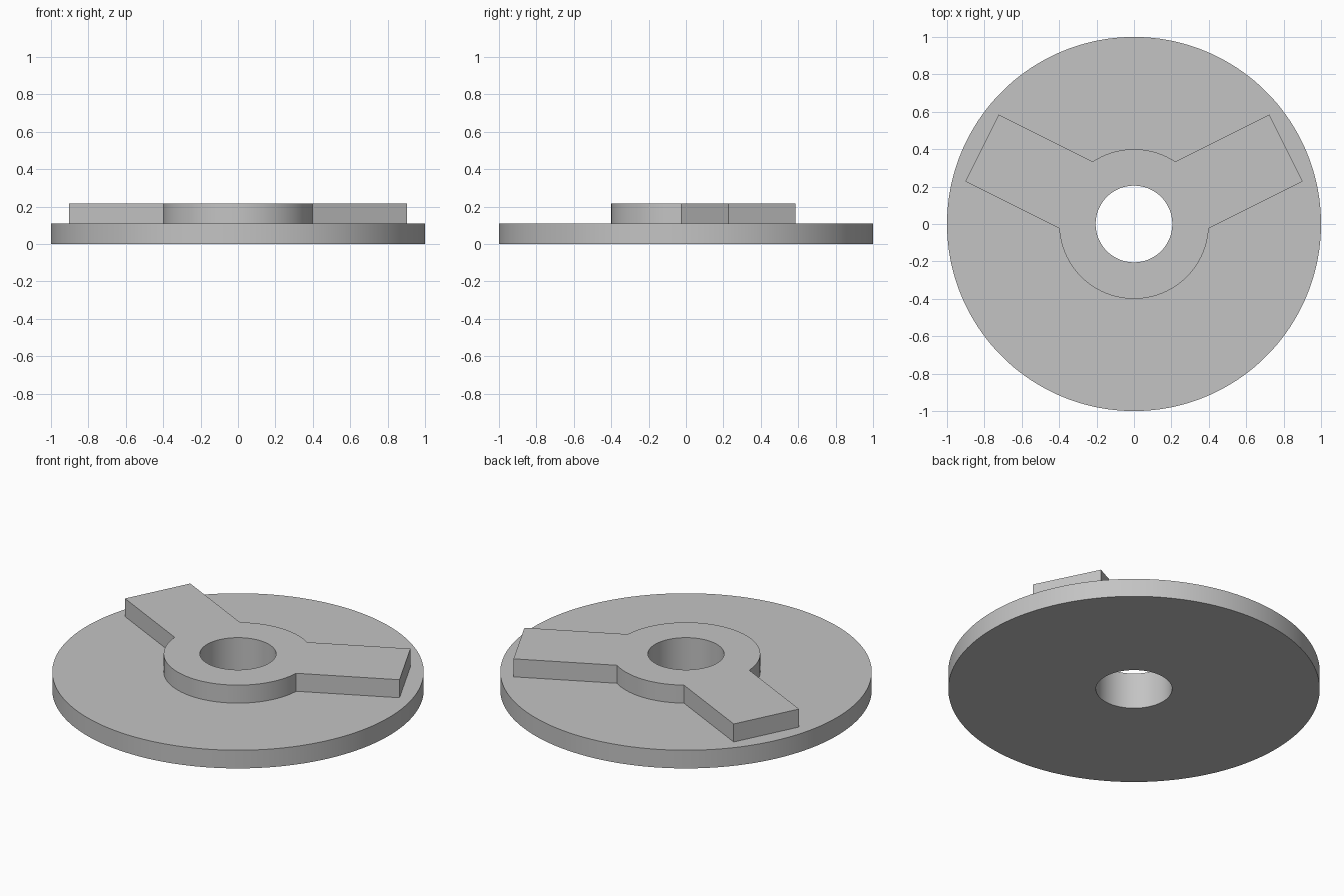
import bpy
import bmesh
import math

cube = bpy.data.objects.get("Cube")
if cube:
    bpy.data.objects.remove(cube, do_unlink=True)

PLATE_R, HUB_R, HOLE_R = 1.0, 0.4, 0.205
PLATE_Z, TOP_Z = 0.108, 0.215
ARM_LEN, ARM_HALF = 0.909, 0.2
ARM_TILT = math.atan(0.5)
ARM_ANGLES = (ARM_TILT, math.pi - ARM_TILT)
SEGMENTS = 180


def raised_radius(a):
    """Outline of the hub joined with its two straight arms."""
    r = HUB_R
    for arm in ARM_ANGLES:
        c, s = math.cos(a - arm), abs(math.sin(a - arm))
        if c > 0.1:
            r = max(r, min(ARM_LEN / c, ARM_HALF / max(s, 1e-6)))
    return r


# Even steps round the circle, plus the exact arm corners and arm roots
angles = [math.tau * i / SEGMENTS for i in range(SEGMENTS)]
for arm in ARM_ANGLES:
    for d in (math.atan2(ARM_HALF, ARM_LEN), math.asin(ARM_HALF / HUB_R)):
        angles += [(arm + d) % math.tau, (arm - d) % math.tau]
angles.sort()

# Closed cross-section: hole, plate rim, raised hub and arms, back to hole
section = [
    (lambda a: HOLE_R, 0),
    (lambda a: PLATE_R, 0),
    (lambda a: PLATE_R, PLATE_Z),
    (raised_radius, PLATE_Z),
    (raised_radius, TOP_Z),
    (lambda a: HOLE_R, TOP_Z),
]

bm = bmesh.new()
rings = [[bm.verts.new((r(a) * math.cos(a), r(a) * math.sin(a), z)) for a in angles]
         for r, z in section]
n = len(angles)
for k, ring in enumerate(rings):
    other = rings[(k + 1) % len(rings)]
    for i in range(n):
        j = (i + 1) % n
        bm.faces.new((ring[i], ring[j], other[j], other[i]))
bmesh.ops.recalc_face_normals(bm, faces=bm.faces)

mesh = bpy.data.meshes.new("disc_with_armed_hub")
bm.to_mesh(mesh)
bm.free()
disc = bpy.data.objects.new("disc_with_armed_hub", mesh)
bpy.context.collection.objects.link(disc)

# Plain grey finish
grey = bpy.data.materials.new("plain_grey")
grey.use_nodes = True
colour = (0.55, 0.55, 0.55, 1)
grey.diffuse_color = colour
grey.node_tree.nodes["Principled BSDF"].inputs["Base Color"].default_value = colour
mesh.materials.append(grey)

# Smooth round walls, crisp edges
bpy.ops.object.select_all(action="DESELECT")
disc.select_set(True)
bpy.context.view_layer.objects.active = disc
bpy.ops.object.shade_smooth_by_angle(angle=math.radians(30))
